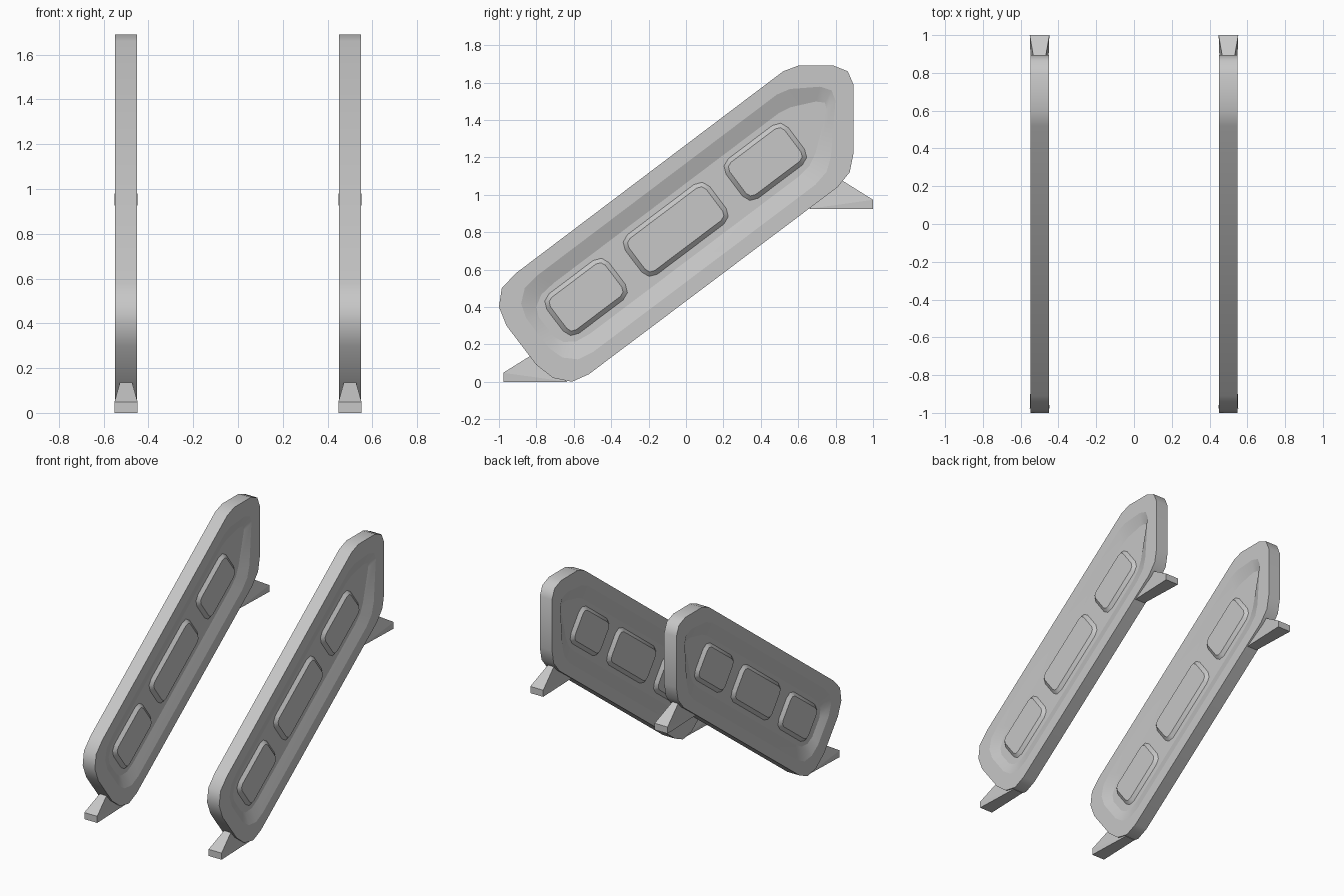
import bpy, bmesh, math
from mathutils import Vector

cube = bpy.data.objects.get("Cube")
if cube:
    bpy.data.objects.remove(cube, do_unlink=True)

grey = bpy.data.materials.new("plain_grey")
grey.use_nodes = True
colour = (0.57, 0.57, 0.57, 1)
grey.diffuse_color = colour
grey.node_tree.nodes["Principled BSDF"].inputs["Base Color"].default_value = colour

CENTRE = Vector((-0.055, 0.815))
SLOPE = math.radians(37)
ALONG = Vector((math.cos(SLOPE), math.sin(SLOPE)))
ACROSS = Vector((-ALONG.y, ALONG.x))


def loft(name, rings, x, smooth=True):
    """Skin a stack of (half thickness, yz loop) rings and cap both ends."""
    bm = bmesh.new()
    loops = [[bm.verts.new((h, p[0], p[1])) for p in pts] for h, pts in rings]
    n = len(loops[0])
    for a, b in zip(loops, loops[1:]):
        for i in range(n):
            j = (i + 1) % n
            bm.faces.new((a[i], a[j], b[j], b[i]))
    bm.faces.new(loops[0])
    bm.faces.new(loops[-1])
    bmesh.ops.recalc_face_normals(bm, faces=bm.faces)
    # Smooth around the corners, crisp along every ring
    for f in bm.faces:
        f.smooth = smooth
    for loop in loops:
        for i in range(n):
            bm.edges.get((loop[i], loop[(i + 1) % n])).smooth = False
    mesh = bpy.data.meshes.new(name)
    bm.to_mesh(mesh)
    bm.free()
    mesh.materials.append(grey)
    obj = bpy.data.objects.new(name, mesh)
    obj.location.x = x
    bpy.context.collection.objects.link(obj)


def shrink(points, along, across):
    """Scale a loop about the panel centre in its sloped axes."""
    out = []
    for p in points:
        d = Vector(p) - CENTRE
        out.append(CENTRE + ALONG * d.dot(ALONG) * along + ACROSS * d.dot(ACROSS) * across)
    return out


def rounded(centre, a, b, r):
    """Sloped rounded rectangle with two segments per corner."""
    out = []
    for k, (su, sv) in enumerate(((1, 1), (-1, 1), (-1, -1), (1, -1))):
        for s in range(3):
            t = (k + s / 2) * math.pi / 2
            out.append(centre + ALONG * (su * a + r * math.cos(t))
                       + ACROSS * (sv * b + r * math.sin(t)))
    return out


def foot(name, x, y, z, inward):
    """Wedge bracket that narrows as it climbs into the panel."""
    bm = bmesh.new()
    for d, h, w in ((0, 0, 0.052), (0, 0.048, 0.052), (0.2, 0.173, 0.017), (0.34, 0, 0.04)):
        for side in (-1, 1):
            bm.verts.new((side * w, y + inward * d, z + h))
    bmesh.ops.convex_hull(bm, input=bm.verts)
    bmesh.ops.recalc_face_normals(bm, faces=bm.faces)
    mesh = bpy.data.meshes.new(name)
    bm.to_mesh(mesh)
    bm.free()
    mesh.materials.append(grey)
    obj = bpy.data.objects.new(name, mesh)
    obj.location.x = x
    bpy.context.collection.objects.link(obj)


outline = [(-1, 0.4), (-0.985, 0.5), (-0.91, 0.58), (0.52, 1.66), (0.6, 1.69),
           (0.79, 1.69), (0.865, 1.66), (0.895, 1.59), (0.895, 1.22), (0.875, 1.12),
           (0.81, 1.04), (-0.52, 0.04), (-0.61, 0), (-0.71, 0.02), (-0.8, 0.09), (-0.96, 0.3)]
rim = shrink(outline, 0.895, 0.76)
floor = shrink(outline, 0.84, 0.5)
EDGE, DEEP, PAD = 0.049, 0.02, 0.041

for side, x in (("left", 0.5), ("right", -0.5)):
    # Side panel, recessed on both faces
    loft(side + "_panel", [(-DEEP, floor), (-EDGE, rim), (-EDGE, outline),
                           (EDGE, outline), (EDGE, rim), (DEEP, floor)], x)
    # Three raised pads along the recess
    for label, step, half in (("lower", -0.6, 0.148), ("middle", 0, 0.223), ("upper", 0.6, 0.148)):
        c = CENTRE + ALONG * step
        base = rounded(c, half, 0.0725, 0.06)
        top = rounded(c, half, 0.0725, 0.036)
        loft(f"{side}_{label}_pad", [(-PAD, top), (-DEEP, base), (DEEP, base), (PAD, top)], x)
    # Mounting feet at the two ends
    foot(side + "_front_foot", x, -0.977, 0, 1)
    foot(side + "_rear_foot", x, 1, 0.925, -1)
